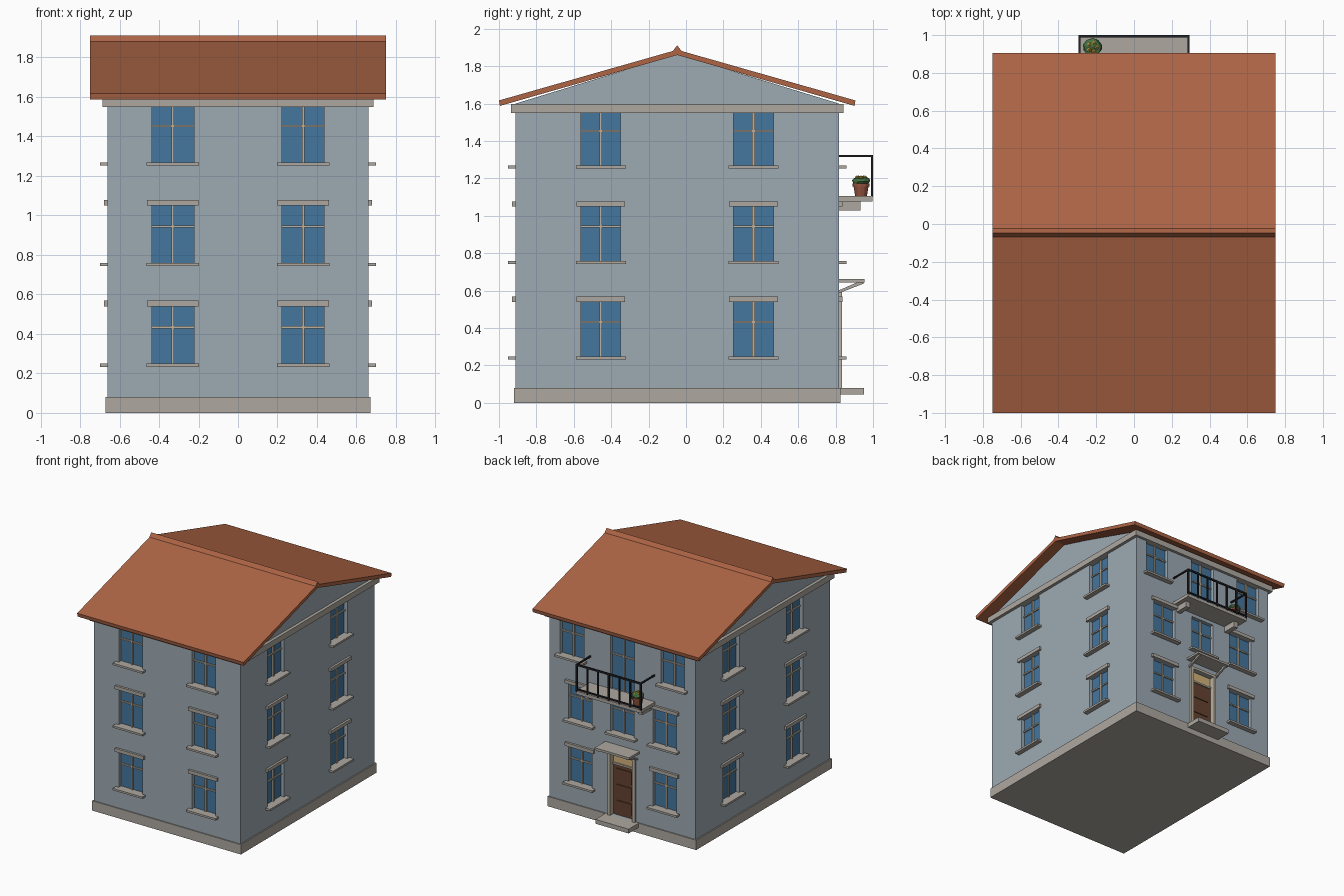
import bpy, bmesh, math, random
from mathutils import Matrix, Vector

if "Cube" in bpy.data.objects:
    bpy.data.objects.remove(bpy.data.objects["Cube"])

random.seed(3)
Y0 = -0.047                      # centre line of the house body
HX, HY = 0.66, 0.865             # wall half sizes


def mat(name, r, g, b):
    m = bpy.data.materials.new(name)
    m.diffuse_color = (r, g, b, 1)
    m.use_nodes = True
    m.node_tree.nodes["Principled BSDF"].inputs["Base Color"].default_value = m.diffuse_color
    return m


WALL = mat("wall_blue_grey", 0.34, 0.40, 0.45)
STONE = mat("stone", 0.42, 0.39, 0.35)
TILE = mat("roof_tile", 0.42, 0.13, 0.06)
GLASS = mat("glass", 0.06, 0.18, 0.34)
CREAM = mat("cream", 0.50, 0.45, 0.36)
LAMP = mat("warm_glass", 0.65, 0.45, 0.20)
WOOD = mat("door_wood", 0.13, 0.055, 0.03)
IRON = mat("iron", 0.015, 0.016, 0.02)
CLAY = mat("clay", 0.30, 0.09, 0.05)
LEAF = mat("leaf", 0.06, 0.16, 0.05)
PETAL = mat("petal", 0.60, 0.38, 0.05)

parts = {}


def part(name, material=None):
    if name not in parts:
        parts[name] = (bmesh.new(), material)
    return parts[name][0]


def box(name, material, lo, hi, M=Matrix()):
    lo, hi = Vector(lo), Vector(hi)
    S = Matrix.Diagonal((hi - lo).to_4d())
    S[3][3] = 1
    bmesh.ops.create_cube(part(name, material), size=1,
                          matrix=M @ Matrix.Translation((lo + hi) / 2) @ S)


def prism(name, material, yz, x0, x1):
    """Extrude a closed (y, z) profile along x."""
    bm = part(name, material)
    f = bm.faces.new([bm.verts.new((x0, y, z)) for y, z in yz])
    ext = bmesh.ops.extrude_face_region(bm, geom=[f], use_keep_orig=True)
    vs = [g for g in ext["geom"] if isinstance(g, bmesh.types.BMVert)]
    bmesh.ops.translate(bm, verts=vs, vec=(x1 - x0, 0, 0))
    bmesh.ops.recalc_face_normals(bm, faces=bm.faces)


def facade(angle, dist):
    """Local frame: x along the wall, -y outward."""
    R = Matrix.Rotation(math.radians(angle), 4, 'Z')
    return Matrix.Translation((0, Y0, 0)) @ R @ Matrix.Translation((0, -dist, 0))


def slab(name, material, M, u, w, out0, out1, z0, z1):
    box(name, material, (u - w / 2, -out1, z0), (u + w / 2, -out0, z1), M)


def window(M, u, z, h=0.295, w=0.212, lintel=True, sill=True):
    slab("opening_cutter", None, M, u, w, -0.035, 0.05, z, z + h)
    slab("window_glass", GLASS, M, u, w, -0.036, -0.030, z, z + h)
    slab("window_bars", CREAM, M, u, 0.014, -0.031, -0.018, z, z + h)
    slab("window_bars", CREAM, M, u, w, -0.031, -0.020, z + h * 0.62, z + h * 0.62 + 0.011)
    if sill:
        slab("window_sills", STONE, M, u, 0.267, -0.03, 0.04, z - 0.012, z + 0.004)
    if lintel:
        slab("window_lintels", STONE, M, u, 0.26, -0.005, 0.018, z + h, z + h + 0.028)


# Walls with gable ends
prism("walls", WALL, [(Y0 - HY, 0.02), (Y0 + HY, 0.02), (Y0 + HY, 1.60),
                      (Y0, 1.865), (Y0 - HY, 1.60)], -HX, HX)

# Plinth and cornice bands
box("plinth", STONE, (-0.67, Y0 - 0.873, 0), (0.67, Y0 + 0.873, 0.08))
box("cornice", STONE, (-0.685, Y0 - 0.888, 1.55), (0.685, Y0 + 0.888, 1.598))

# Roof slopes and ridge cap
e = 0.953
prism("roof", TILE, [(Y0 - e, 1.617), (Y0, 1.888), (Y0 + e, 1.617),
                     (Y0 + e - 0.005, 1.588), (Y0, 1.86), (Y0 - e + 0.005, 1.588)], -0.75, 0.75)
prism("ridge_cap", TILE, [(Y0 - 0.024, 1.88), (Y0, 1.912), (Y0 + 0.024, 1.88)], -0.75, 0.75)

# Windows on all four sides
front, right, back, left = facade(0, HY), facade(90, HX), facade(180, HY), facade(270, HX)
for row in range(3):
    z, top = 0.245 + 0.51 * row, row == 2
    for s in (-1, 1):
        window(front, s * 0.33, z, lintel=not top)
        window(right, s * 0.408, z, lintel=not top)
        window(left, s * 0.408, z, lintel=not top)
        window(back, s * (0.455 if top else 0.38), z, lintel=not top)
window(back, 0, 0.755, lintel=False)
window(back, 0, 1.10, h=0.45, w=0.22, lintel=False, sill=False)

# Entrance door with raised panels, top light and surround
slab("opening_cutter", None, back, 0, 0.20, -0.035, 0.05, 0.08, 0.58)
slab("door", WOOD, back, 0, 0.20, -0.036, -0.025, 0.08, 0.49)
for z0, z1 in ((0.11, 0.20), (0.23, 0.33), (0.36, 0.46)):
    slab("door_panels", WOOD, back, 0, 0.14, -0.026, -0.018, z0, z1)
slab("door_top_light", LAMP, back, 0, 0.20, -0.036, -0.026, 0.50, 0.58)
slab("door_surround", CREAM, back, 0, 0.20, -0.036, -0.015, 0.488, 0.502)
for s in (-1, 1):
    slab("door_surround", CREAM, back, s * 0.112, 0.024, -0.03, 0.017, 0.08, 0.60)
slab("door_surround", CREAM, back, 0, 0.20, -0.03, 0.017, 0.58, 0.60)
slab("door_step", STONE, back, 0, 0.30, 0, 0.135, 0.045, 0.08)

# Canopy over the door with diagonal struts
slab("door_canopy", STONE, back, 0, 0.31, -0.01, 0.137, 0.645, 0.663)
yw = Y0 + HY
for s in (-1, 1):
    prism("canopy_struts", STONE, [(yw - 0.005, 0.585), (yw + 0.13, 0.637), (yw + 0.13, 0.65),
                                   (yw + 0.11, 0.65), (yw - 0.005, 0.60)],
          s * 0.13 - 0.008, s * 0.13 + 0.008)

# Balcony slab and brackets
box("balcony_slab", STONE, (-0.295, yw - 0.01, 1.078), (0.295, 0.997, 1.105))
for s in (-1, 1):
    slab("balcony_brackets", STONE, back, s * 0.24, 0.04, -0.01, 0.115, 1.03, 1.08)

# Balcony railing
r = 0.006
yr = 1.0 - r
box("balcony_rail", IRON, (-0.295, yr - r, 1.312), (0.295, yr + r, 1.326))
box("balcony_rail", IRON, (-0.295, yr - r, 1.115), (0.295, yr + r, 1.125))
for s in (-1, 1):
    box("balcony_rail", IRON, (s * 0.289 - r, yw - 0.005, 1.314), (s * 0.289 + r, yr, 1.325))
for i in range(7):
    x = -0.289 + 0.578 * i / 6
    box("balusters", IRON, (x - r, yr - r, 1.10), (x + r, yr + r, 1.318))

# Potted plant on the balcony
P = Matrix.Translation((-0.22, 0.936, 1.104))
for r1, r2, z, d in ((0.031, 0.041, 0.03, 0.06), (0.045, 0.045, 0.062, 0.016)):
    bmesh.ops.create_cone(part("plant_pot", CLAY), cap_ends=True, segments=12, radius1=r1,
                          radius2=r2, depth=d, matrix=P @ Matrix.Translation((0, 0, z)))
bmesh.ops.create_icosphere(part("plant_leaves", LEAF), subdivisions=2, radius=0.05,
                           matrix=P @ Matrix.Translation((0, 0, 0.083)) @ Matrix.Diagonal((1, 1, 0.5, 1)))
for v in part("plant_leaves").verts:
    v.co += Vector([random.uniform(-0.003, 0.003) for _ in range(3)])
for i in range(6):
    a, q = i * math.tau / 5, 0.022 if i < 5 else 0
    bmesh.ops.create_icosphere(part("plant_flowers", PETAL), subdivisions=1, radius=0.014,
                               matrix=P @ Matrix.Translation((q * math.cos(a), q * math.sin(a), 0.098)))

# Turn every part into an object
for name, (bm, m) in parts.items():
    me = bpy.data.meshes.new(name)
    bm.to_mesh(me)
    bm.free()
    if m:
        me.materials.append(m)
    bpy.context.collection.objects.link(bpy.data.objects.new(name, me))

# Cut the openings out of the walls
cutter = bpy.data.objects["opening_cutter"]
cutter.hide_render = True
cutter.display_type = 'WIRE'
mod = bpy.data.objects["walls"].modifiers.new("openings", 'BOOLEAN')
mod.object, mod.operation, mod.solver = cutter, 'DIFFERENCE', 'EXACT'
